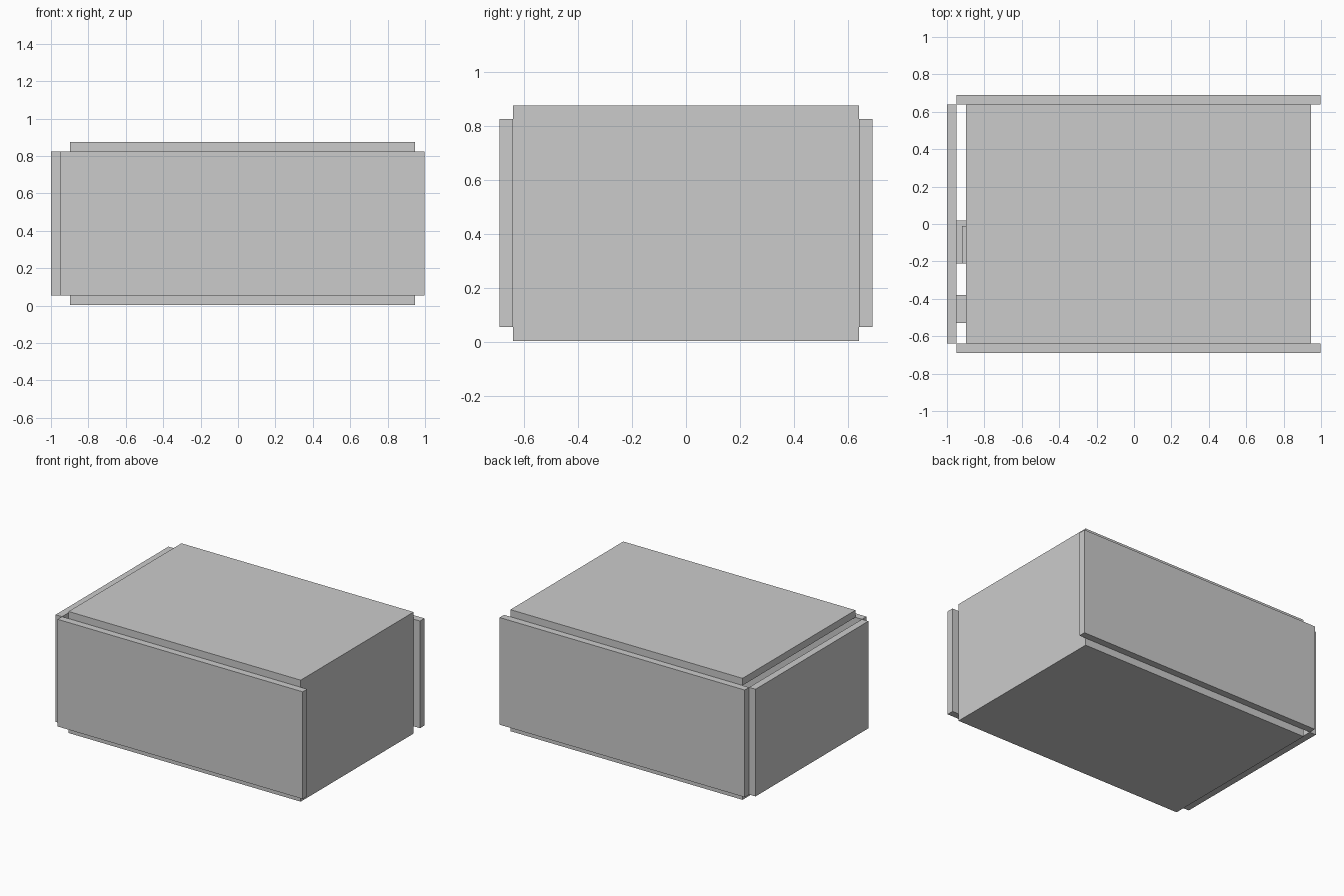
import bpy
from mathutils import Vector

if "Cube" in bpy.data.objects:
    bpy.data.objects.remove(bpy.data.objects["Cube"])

grey = bpy.data.materials.new("plain grey")
grey.diffuse_color = (0.6, 0.6, 0.6, 1)
grey.use_nodes = True
grey.node_tree.nodes["Principled BSDF"].inputs["Base Color"].default_value = grey.diffuse_color


def slab(name, x, y, z):
    """Box spanning the given (low, high) ranges."""
    low, high = Vector((x[0], y[0], z[0])), Vector((x[1], y[1], z[1]))
    bpy.ops.mesh.primitive_cube_add(size=1, location=(low + high) / 2)
    obj = bpy.context.object
    obj.name = name
    obj.scale = high - low
    bpy.ops.object.transform_apply(location=False, rotation=False, scale=True)
    obj.data.materials.append(grey)
    return obj


DEPTH = (-0.64, 0.64)      # inside depth of the room
WALL_Z = (0.055, 0.824)    # wall bottom and top
DECK_X = (-0.897, 0.946)   # floor and ceiling width

# Floor and ceiling
slab("floor", DECK_X, DEPTH, (0.003, 0.055))
slab("ceiling", DECK_X, DEPTH, (0.824, 0.875))

# Long walls, front and back
slab("front_wall", (-0.949, 0.997), (-0.69, -0.64), WALL_Z)
slab("back_wall", (-0.949, 0.997), (0.64, 0.69), WALL_Z)

# End walls
slab("left_wall", (-1.0, -0.949), DEPTH, WALL_Z)
slab("right_wall", (0.896, 0.946), DEPTH, WALL_Z)

# Low furniture standing against the left wall
slab("cabinet", (-0.949, -0.72), (-0.53, -0.38), (0.055, 0.36))
slab("bench_base", (-0.949, -0.70), (-0.21, 0.02), (0.055, 0.22))
slab("bench_cushion", (-0.92, -0.72), (-0.21, -0.01), (0.22, 0.25))
